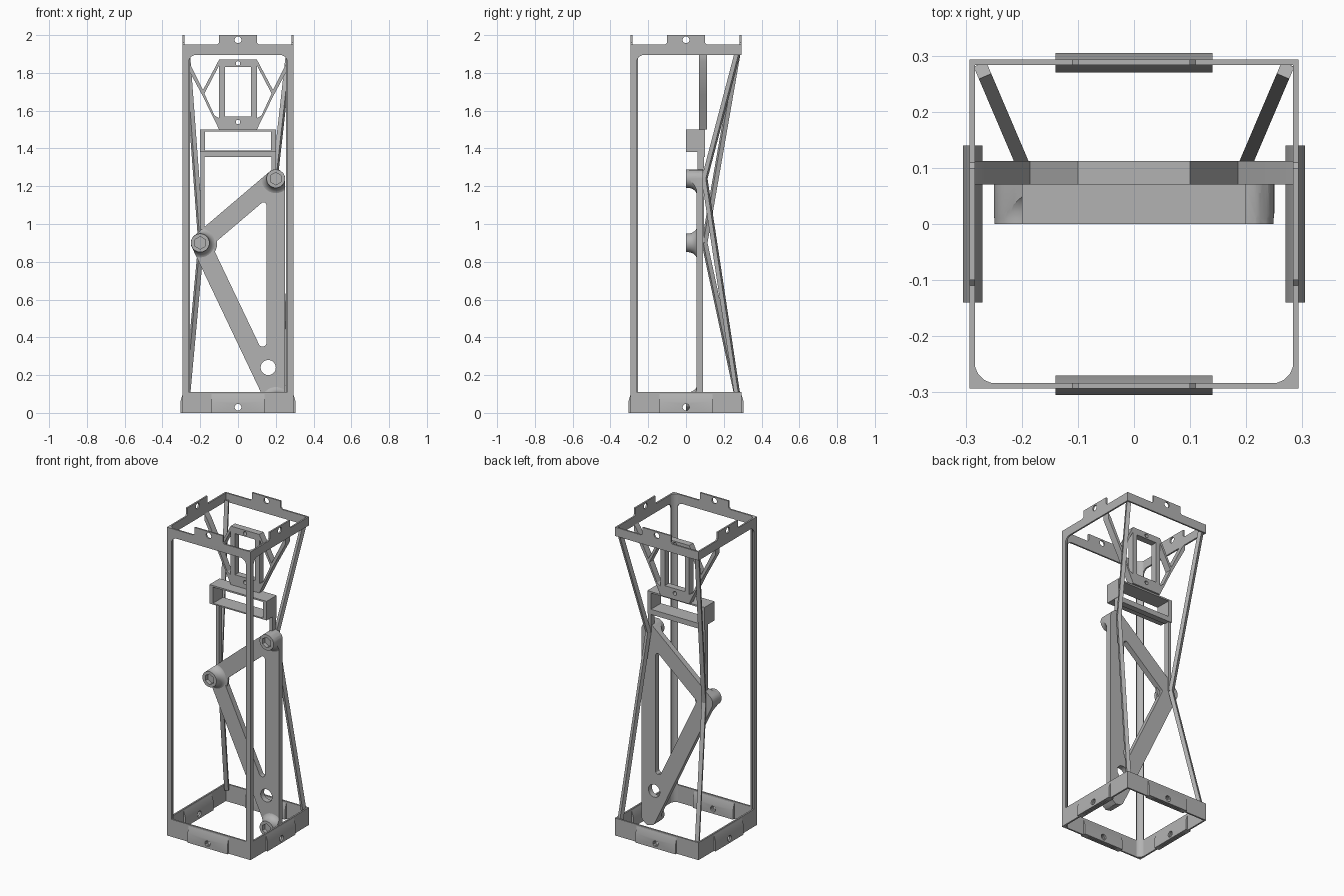
import bpy, bmesh, math
from mathutils import Vector, Matrix

if "Cube" in bpy.data.objects:
    bpy.data.objects.remove(bpy.data.objects["Cube"])

grey = bpy.data.materials.new("matte_grey")
grey.use_nodes = True
grey.diffuse_color = (0.45, 0.45, 0.45, 1)
grey.node_tree.nodes["Principled BSDF"].inputs["Base Color"].default_value = (0.45, 0.45, 0.45, 1)

UPRIGHT = Matrix.Rotation(math.pi / 2, 4, 'X')


def add(name, bm, matrix=Matrix()):
    bmesh.ops.remove_doubles(bm, verts=bm.verts, dist=1e-5)
    bmesh.ops.recalc_face_normals(bm, faces=bm.faces)
    bm.transform(matrix)
    mesh = bpy.data.meshes.new(name)
    bm.to_mesh(mesh)
    bm.free()
    mesh.materials.clear()
    mesh.materials.append(grey)
    obj = bpy.data.objects.new(name, mesh)
    bpy.context.collection.objects.link(obj)
    return obj


def circle(x, z, r, n=32):
    return [(x + r * math.cos(2 * math.pi * i / n), z + r * math.sin(2 * math.pi * i / n)) for i in range(n)]


def rect(x0, x1, z0, z1):
    return [(x0, z0), (x1, z0), (x1, z1), (x0, z1)]


def rounded(corners):
    """Outline whose corners (x, z, radius) become true arcs."""
    out = []
    for i, (x, z, r) in enumerate(corners):
        p = Vector((x, z))
        if r == 0:
            out.append((x, z))
            continue
        a = (Vector(corners[i - 1][:2]) - p).normalized()
        b = (Vector(corners[(i + 1) % len(corners)][:2]) - p).normalized()
        half = a.angle(b) / 2
        centre = p + (a + b).normalized() * r / math.sin(half)
        start = p + a * r / math.tan(half) - centre
        end = p + b * r / math.tan(half) - centre
        for k in range(9):
            t = k / 8
            out.append(tuple(centre + (start * (1 - t) + end * t).normalized() * r))
    return out


def plate(name, loops, low, high, upright=True, turn=0):
    """Extruded outline with holes; low..high runs along y if upright, else z."""
    curve = bpy.data.curves.new(name, 'CURVE')
    curve.dimensions = '2D'
    curve.fill_mode = 'BOTH'
    curve.extrude = (high - low) / 2
    for loop in loops:
        spline = curve.splines.new('POLY')
        spline.points.add(len(loop) - 1)
        for point, (u, v) in zip(spline.points, loop):
            point.co = (u, v, 0, 1)
        spline.use_cyclic_u = True
    temp = bpy.data.objects.new("temp", curve)
    mesh = bpy.data.meshes.new_from_object(temp)
    bm = bmesh.new()
    bm.from_mesh(mesh)
    bpy.data.objects.remove(temp)
    mid = (low + high) / 2
    place = Matrix.Translation((0, mid, 0)) @ UPRIGHT if upright else Matrix.Translation((0, 0, mid))
    return add(name, bm, Matrix.Rotation(turn, 4, 'Z') @ place)


def carve(obj, cutter, operation):
    mod = obj.modifiers.new("carve", 'BOOLEAN')
    mod.object, mod.operation, mod.solver = cutter, operation, 'EXACT'
    bpy.context.view_layer.update()
    mesh = bpy.data.meshes.new_from_object(obj.evaluated_get(bpy.context.evaluated_depsgraph_get()))
    obj.modifiers.clear()
    obj.data = mesh
    bpy.data.objects.remove(cutter)


def mirrored(points):
    return [(-x, z) for x, z in points]


def beam(name, start, end, size):
    start, end = Vector(start), Vector(end)
    axis = end - start
    bm = bmesh.new()
    bmesh.ops.create_cube(bm, size=1)
    bm.transform(Matrix.Diagonal((size, size, axis.length, 1)))
    # one flat of the beam faces the direction the beam leans in
    side = Vector((axis.y, -axis.x, 0)).normalized()
    up = axis.normalized()
    frame = Matrix((side, up.cross(side), up)).transposed().to_4x4()
    return add(name, bm, Matrix.Translation((start + end) / 2) @ frame)


OUT, IN, WIN = 0.293, 0.283, 0.262     # wall faces and window edge
BASE, RING, TOP = 0.11, 1.895, 1.95
tab_hole = circle(0, 1.975, 0.018, 24)
base_hole = circle(0, 0.03, 0.018, 24)


def tab_edge(side):
    return [(0.11 * side, TOP), (0.1 * side, 1.96), (0.1 * side, 2.0)]


tab_right_to_left = tab_edge(1) + tab_edge(-1)[::-1]

# Front wall: a tall window with rounded upper corners
window = rounded([(-WIN, BASE, 0), (WIN, BASE, 0), (WIN, RING, 0.04), (-WIN, RING, 0.04)])
front_outline = [(-OUT, 0), (OUT, 0), (OUT, TOP)] + tab_right_to_left + [(-OUT, TOP)]
plate("front_wall", [front_outline, window, tab_hole, base_hole], -OUT, -IN)

# Side walls: open toward the back
for name, turn, s in (("left", math.pi / 2, 1), ("right", -math.pi / 2, -1)):
    inner = rounded([(OUT, RING, 0), (-WIN, RING, 0.04), (-WIN, BASE, 0), (OUT, BASE, 0)])
    outline = [(-OUT, 0), (OUT, 0), (OUT, BASE)] + inner[::-1][1:-1] + [(OUT, RING), (OUT, TOP)]
    outline += tab_right_to_left + [(-OUT, TOP)]
    loops = [outline, tab_hole, base_hole]
    if s < 0:
        loops = [mirrored(loop) for loop in loops]
    plate(name + "_wall", loops, -OUT, -IN, turn=turn)

# Back wall: only the upper and lower bands
plate("back_base_band", [rect(-OUT, OUT, 0, BASE), base_hole], IN, OUT)
plate("back_top_band", [[(-OUT, RING), (OUT, RING), (OUT, TOP)] + tab_right_to_left + [(-OUT, TOP)], tab_hole], IN, OUT)

# Concave fillets down the front posts
for s in (-1, 1):
    post = [(-IN, -IN), (-0.255, -IN), (-0.267, -0.278), (-0.278, -0.267), (-IN, -0.255)]
    post = post if s < 0 else mirrored(post)
    plate("front_post_fillet", [post], 0.0, TOP, upright=False)

# Sockets round the base that receive the tabs of another frame
for i in range(4):
    bm = bmesh.new()
    section = [(-0.27, 0), (-0.305, 0), (-0.305, 0.06), (-OUT, 0.1), (-IN, 0.1), (-0.27, 0.06)]
    face = bm.faces.new([bm.verts.new((-0.14, y, z)) for y, z in section])
    far = bmesh.ops.extrude_face_region(bm, geom=[face])
    bmesh.ops.translate(bm, vec=(0.28, 0, 0), verts=[v for v in far["geom"] if isinstance(v, bmesh.types.BMVert)])
    socket = add("base_socket", bm)
    carve(socket, plate("slot", [rect(-0.105, 0.105, -0.05, 0.055)], -0.295, -0.281), 'DIFFERENCE')
    carve(socket, plate("pin_hole", [base_hole], -0.4, -0.2), 'DIFFERENCE')
    socket.data.transform(Matrix.Rotation(i * math.pi / 2, 4, 'Z'))

# Triangular linkage plate
pivots = [(0.2, 1.24), (-0.2, 0.9), (0.2, 0.06)]
link_outer = rounded([(0.25, 1.348, 0.05), (-0.2615, 0.913, 0.05), (0.25, -0.161, 0.05)])
link_inner = rounded([(0.15, 1.132, 0.015), (-0.1385, 0.887, 0.01), (0.15, 0.281, 0.02)])
plate("link_plate", [link_outer, link_inner, circle(0.16, 0.24, 0.04)], 0.055, 0.09)

# Flared pivot bosses with hexagonal sockets
for x, z in pivots:
    bm = bmesh.new()
    profile = [(0, 0), (0.049, 0), (0.049, 0.01)]
    profile += [(0.09 - 0.041 * math.cos(a), 0.01 + 0.048 * math.sin(a)) for a in
                [math.pi / 2 * k / 6 for k in range(1, 7)]]
    profile += [(0.09, 0.07), (0, 0.07)]
    verts = [bm.verts.new((r, y, 0)) for r, y in profile]
    edges = [bm.edges.new(pair) for pair in zip(verts, verts[1:])]
    bmesh.ops.spin(bm, geom=verts + edges, axis=(0, 1, 0), cent=(0, 0, 0), angle=2 * math.pi, steps=48)
    boss = add("pivot_boss", bm, Matrix.Translation((x, 0, z)))
    carve(boss, plate("link_trim", [link_outer], -0.02, 0.08), 'INTERSECT')
    hexagon = [(x + b, z + a) for a, b in circle(0, 0, 0.033, 6)]
    carve(boss, plate("hex_socket", [hexagon], -0.02, 0.025), 'DIFFERENCE')

# Slanted rear beams, kinked at the pivots
for x, kink in ((-1, 0.9), (1, 1.24)):
    knee = (0.195 * x, 0.098, kink)
    beam("upper_rear_beam", knee, (0.27 * x, 0.274, 1.91), 0.024)
    beam("lower_rear_beam", knee, (0.27 * x, 0.274, 0.08), 0.024)
    inner, outer = sorted((0.177 * x, 0.198 * x))
    plate("tray_leg", [rect(inner, outer, kink, 1.39)], 0.062, 0.095)

# Open tray and its lower lip
plate("tray", [rect(-0.2, 0.2, 1.38, 1.5), rect(-0.175, 0.175, 1.388, 1.49)], 0, 0.1)
plate("tray_lip", [rect(-0.198, 0.198, 1.355, 1.382)], 0.062, 0.1)

# Upper bracket with its window, triangular gaps and wings to the side walls
wing = [(0.1, 1.5), (0.188, 1.68), (0.285, 1.86), (0.285, 1.9), (0.265, 1.87), (0.185, 1.71), (0.1, 1.87)]
gap = [(0.1, 1.84), (0.1, 1.56), (0.125, 1.575), (0.178, 1.69)]
plate("upper_bracket", [wing + mirrored(wing)[::-1], rect(-0.07, 0.07, 1.57, 1.83), gap, mirrored(gap),
                        circle(0, 1.85, 0.012, 16), circle(0, 1.54, 0.012, 16)], 0.07, 0.112)

# Smooth round surfaces, keep edges crisp
bpy.ops.object.select_all(action='DESELECT')
for obj in bpy.context.collection.objects:
    if obj.type == 'MESH' and grey.name in obj.data.materials:
        obj.select_set(True)
        bpy.context.view_layer.objects.active = obj
bpy.ops.object.shade_smooth_by_angle(angle=math.radians(30))
